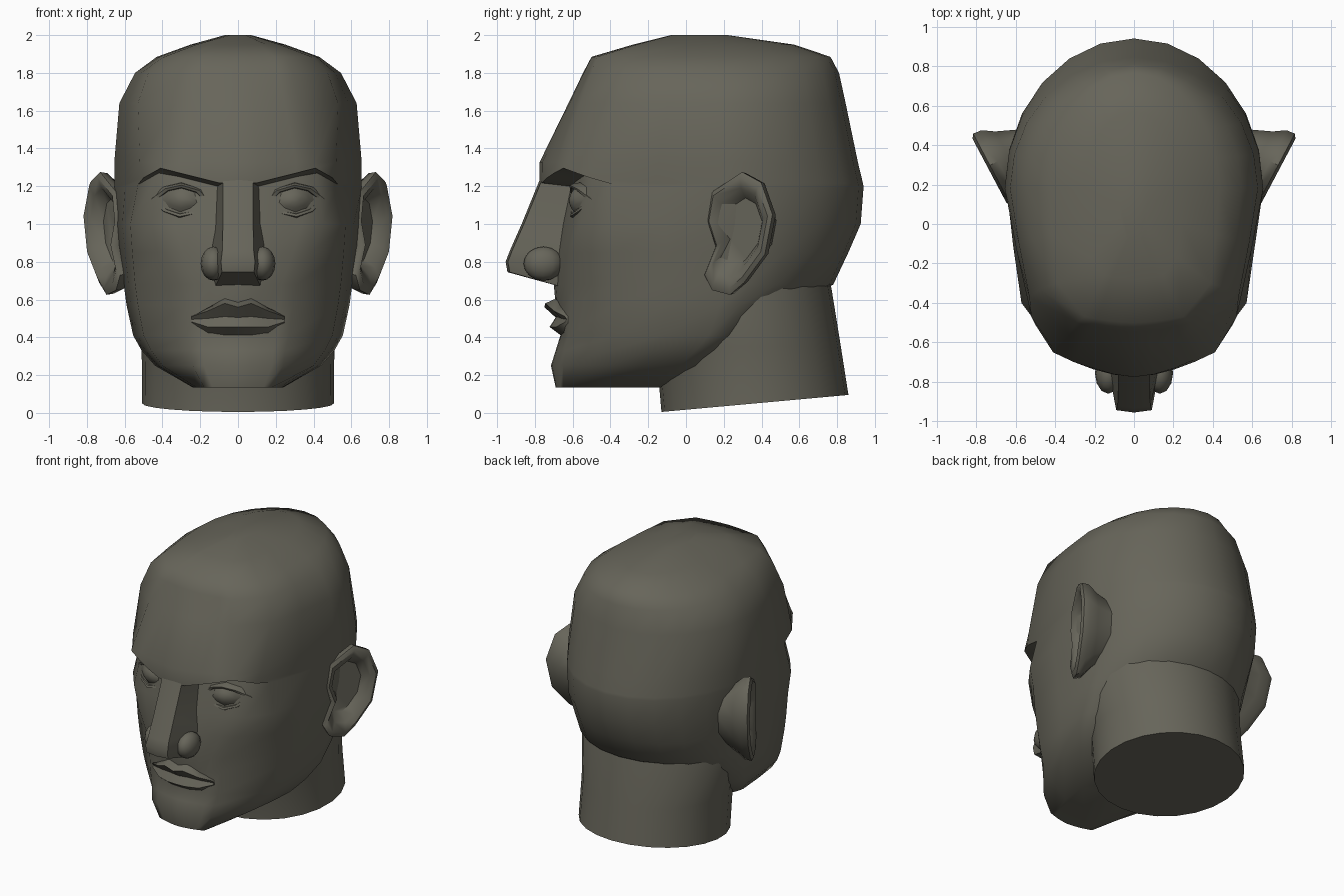
import bpy, bmesh, math
from mathutils import Vector

clay = bpy.data.materials.new("dark_clay")
clay.diffuse_color = (0.135, 0.13, 0.102, 1)


def finish(name, bm, mirror=False, angle=50):
    bmesh.ops.recalc_face_normals(bm, faces=bm.faces)
    me = bpy.data.meshes.new(name)
    bm.to_mesh(me)
    bm.free()
    me.materials.append(clay)
    ob = bpy.data.objects.new(name, me)
    bpy.context.collection.objects.link(ob)
    if mirror:
        ob.modifiers.new("mirror", 'MIRROR')
        ob.modifiers["mirror"].use_mirror_merge = False
    bpy.ops.object.select_all(action='DESELECT')
    ob.select_set(True)
    bpy.context.view_layer.objects.active = ob
    bpy.ops.object.shade_smooth_by_angle(angle=math.radians(angle))
    return ob


def loft(name, rings, mirror=False, angle=50):
    """Skin a stack of equal-length closed rings and cap both ends."""
    bm = bmesh.new()
    vs = [[bm.verts.new(p) for p in r] for r in rings]
    n = len(rings[0])
    for a, b in zip(vs, vs[1:]):
        for i in range(n):
            j = (i + 1) % n
            bm.faces.new((a[i], a[j], b[j], b[i]))
    bm.faces.new(vs[0])
    bm.faces.new(vs[-1])
    return finish(name, bm, mirror, angle)


# ---- skull, face and jaw: horizontal sections from chin to crown
# z, front y, front corner x y, side front x y, widest y, half width, back y
SECTIONS = [
    (0.135, -0.69, 0.18, -0.65, 0.22, -0.45, -0.25, 0.24, -0.13),
    (0.25, -0.715, 0.24, -0.65, 0.40, -0.42, -0.03, 0.44, 0.20),
    (0.33, -0.69, 0.25, -0.635, 0.46, -0.40, 0.05, 0.51, 0.30),
    (0.41, -0.665, 0.27, -0.62, 0.50, -0.38, 0.12, 0.555, 0.40),
    (0.57, -0.69, 0.29, -0.61, 0.53, -0.38, 0.18, 0.59, 0.60),
    (0.68, -0.70, 0.31, -0.60, 0.545, -0.38, 0.18, 0.605, 0.78),
    (0.85, -0.69, 0.39, -0.59, 0.56, -0.38, 0.18, 0.625, 0.86),
    (1.00, -0.66, 0.45, -0.56, 0.57, -0.40, 0.18, 0.645, 0.925),
    (1.195, -0.62, 0.42, -0.50, 0.53, -0.38, 0.18, 0.655, 0.94),
    (1.215, -0.775, 0.41, -0.65, 0.50, -0.51, 0.18, 0.655, 0.937),
    (1.327, -0.775, 0.41, -0.63, 0.52, -0.47, 0.18, 0.655, 0.91),
    (1.64, -0.622, 0.33, -0.56, 0.53, -0.37, 0.18, 0.628, 0.845),
    (1.80, -0.545, 0.29, -0.50, 0.475, -0.33, 0.18, 0.545, 0.81),
    (1.885, -0.50, 0.25, -0.47, 0.39, -0.30, 0.18, 0.43, 0.765),
    (1.95, -0.28, 0.15, -0.26, 0.22, -0.17, 0.18, 0.25, 0.57),
    (2.00, -0.08, 0.04, -0.07, 0.06, 0.00, 0.10, 0.07, 0.22),
]


def brow_arch(x, y, z):
    """Lift the brow ridge towards its outer end."""
    if y > -0.2:
        return z
    rise = (x - 0.09) / 0.32 if x <= 0.41 else 1 - (x - 0.41) * 7
    return z + 0.09 * max(0, min(1, rise)) * math.exp(-((z - 1.205) / 0.03) ** 2)


def head_ring(z, yf, ax, ay, bx, by, yc, w, yb):
    half = [(ax * t, yf + (ay - yf) * t ** 1.7) for t in (0, .25, .5, .75, 1)]
    half += [(bx, by), ((bx + w) / 2 + 0.005, (by + yc) / 2)]
    for i in range(7):
        a = math.pi / 2 * i / 6
        half.append((w * math.cos(a) if i < 6 else 0, yc + (yb - yc) * math.sin(a)))
    ring = half + [(-x, y) for x, y in reversed(half[1:-1])]
    return [(x, y, brow_arch(abs(x), y, z)) for x, y in ring]


loft("head", [head_ring(*s) for s in SECTIONS])


# ---- neck: oval column with a slanted base
def neck_ring(z, cy, ry, w, n=24):
    ring = []
    for i in range(n):
        a = 2 * math.pi * i / n
        y = cy + ry * math.sin(a)
        ring.append((w * math.cos(a), y, 0.005 + 0.091 * (y + 0.13) if z == 0 else z))
    return ring


loft("neck", [neck_ring(*s) for s in [(0, .365, .495, .508), (.35, .33, .49, .51),
                                      (.66, .25, .52, .56), (.85, .25, .48, .5)]])


# ---- nose: wedge with a flat ridge (z, ridge y, ridge width, base width, base drop)
def nose_ring(z, yf, w, wb, drop):
    return [(-wb, -0.58, z - drop), (-w, yf + 0.012, z), (0, yf, z),
            (w, yf + 0.012, z), (wb, -0.58, z - drop)]


loft("nose", [nose_ring(*s) for s in [(1.25, -.768, .08, .11, 0), (1.0, -.87, .08, .13, 0),
                                      (.86, -.932, .083, .16, 0), (.80, -.955, .09, .16, .04),
                                      (.745, -.945, .085, .13, .10)]], angle=40)

# nostril wings
bm = bmesh.new()
bmesh.ops.create_uvsphere(bm, u_segments=12, v_segments=8, radius=1)
for v in bm.verts:
    v.co = Vector((0.13 + v.co.x * 0.068, -0.755 + v.co.y * 0.105, 0.79 + v.co.z * 0.09))
finish("nostril_wings", bm, mirror=True)

# ---- lips: profiles (y, z) from upper edge to lower edge at stations along x
LIPS = {
    0.0: [(-.695, .585), (-.75, .56), (-.69, .505), (-.722, .455), (-.655, .405)],
    0.07: [(-.69, .605), (-.745, .58), (-.685, .51), (-.718, .455), (-.655, .408)],
    0.16: [(-.65, .56), (-.70, .54), (-.66, .50), (-.688, .455), (-.635, .415)],
    0.245: [(-.61, .515), (-.64, .51), (-.632, .495), (-.638, .482), (-.61, .47)],
}
loft("lips", [[(x, y, z) for y, z in LIPS[abs(x)] + [(-.56, .49)]]
              for x in (-.245, -.16, -.07, 0.0, .07, .16, .245)], angle=60)

# ---- eyes: almond lids around a shallow eyeball
ALMOND = [(-.17, -.02), (-.10, .055), (0, .085), (.09, .065), (.17, .005),
          (.10, -.06), (.01, -.09), (-.09, -.07)]


def eye_ring(scale, push):
    ring = []
    for dx, dz in ALMOND:
        x, z = 0.30 + dx * scale, 1.125 + dz * scale
        d = x - 0.27
        y = -0.612 + (3.3 * d * d if d > 0 else 1.5 * d * d)
        ring.append((x, y + push, z))
    return ring


loft("eyes", [eye_ring(*s) for s in [(1.15, .09), (1.08, .02), (.95, -.008), (.80, .0),
                                     (.76, .02), (.45, .0), (.15, -.008)]], mirror=True)

# ---- ears: tilted outline (y, z) with a rim and a hollow
EAR = [(.115, 1.02), (.14, 1.17), (.30, 1.275), (.40, 1.22), (.46, 1.05),
       (.42, .84), (.31, .69), (.235, .625), (.14, .65), (.10, .73), (.16, .88)]


def ear_ring(scale, lift):
    ring = []
    for y, z in EAR:
        y, z = 0.27 + (y - 0.27) * scale, 0.97 + (z - 0.97) * scale
        ring.append((0.625 + 0.53 * (y - 0.11) + 0.88 * lift, y - 0.47 * lift, z))
    return ring


loft("ears", [ear_ring(*s) for s in [(.6, -.20), (.8, -.10), (.98, -.04), (1, .005),
                                     (.90, .02), (.72, .0), (.55, -.06)]], mirror=True)
